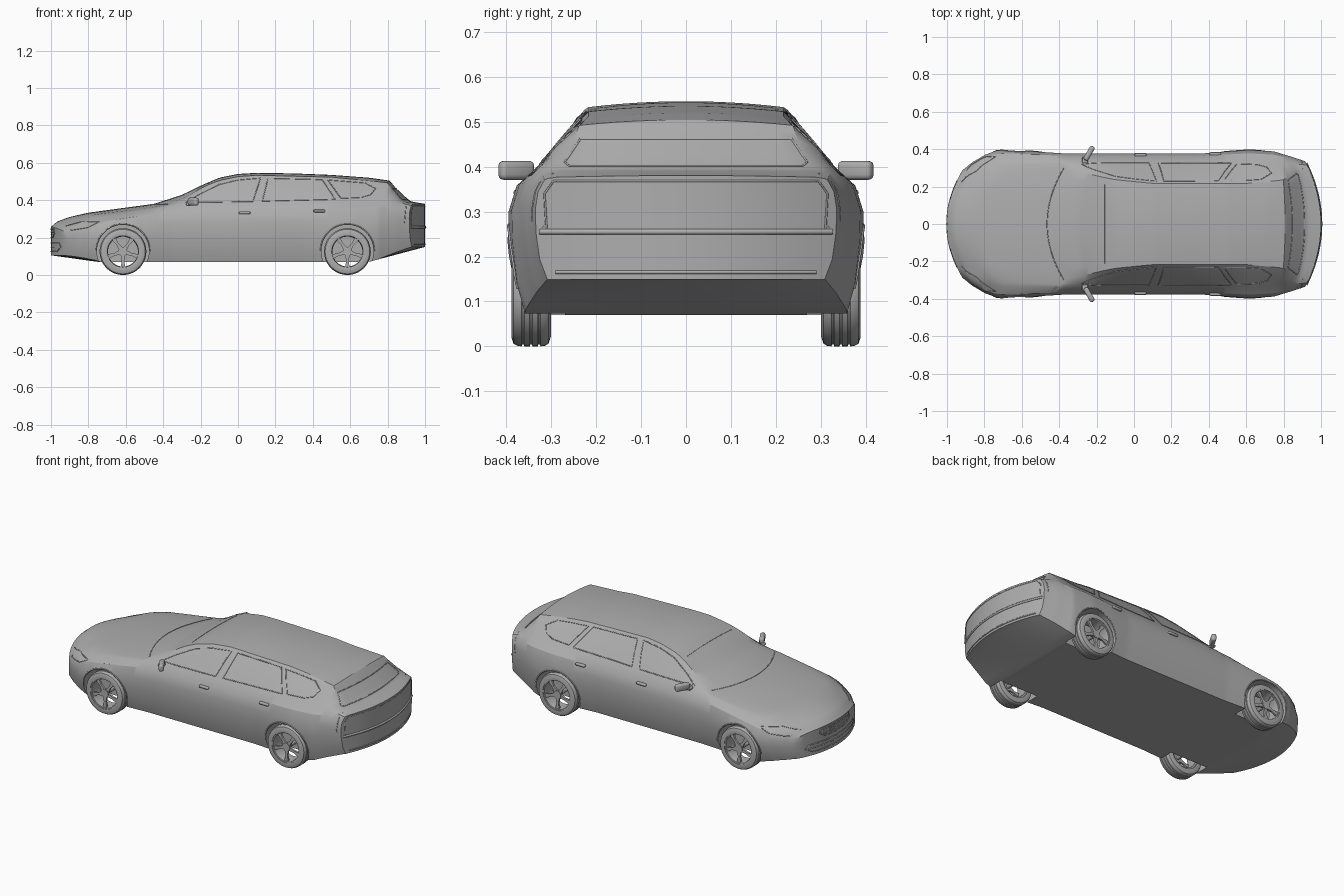
import bpy, bmesh, math
from mathutils import Vector, Matrix
from mathutils.bvhtree import BVHTree

cube = bpy.data.objects.get("Cube")
if cube:
    bpy.data.objects.remove(cube, do_unlink=True)

grey = bpy.data.materials.new("plain grey")
grey.use_nodes = True
grey.diffuse_color = (0.42, 0.42, 0.42, 1)
grey.node_tree.nodes["Principled BSDF"].inputs["Base Color"].default_value = grey.diffuse_color


def add_object(name, data):
    obj = bpy.data.objects.new(name, data)
    bpy.context.collection.objects.link(obj)
    data.materials.append(grey)
    return obj


def from_bmesh(name, bm, smooth=30):
    bmesh.ops.recalc_face_normals(bm, faces=bm.faces)
    mesh = bpy.data.meshes.new(name)
    bm.to_mesh(mesh)
    bm.free()
    obj = add_object(name, mesh)
    if smooth:
        bpy.ops.object.select_all(action="DESELECT")
        obj.select_set(True)
        bpy.context.view_layer.objects.active = obj
        bpy.ops.object.shade_smooth_by_angle(angle=math.radians(smooth))
    return obj


def lerp(a, b, t):
    return a + (b - a) * t


# Body outline curves along the length: (position, value)
BOTTOM = [(-1, .105), (-.75, .07), (.7, .07), (1, .15)]
WIDTH = [(-1, .285), (-.96, .33), (-.88, .37), (-.78, .392), (-.65, .396), (-.48, .384),
         (-.35, .376), (.35, .376), (.5, .388), (.62, .396), (.75, .388), (.9, .36), (1, .335)]
BELT_Y = [(-1, .25), (-.9, .31), (-.7, .335), (.6, .335), (.85, .325), (1, .315)]
BELT_Z = [(-1, .235), (-.95, .265), (-.8, .3), (-.6, .335), (-.42, .365), (-.2, .378),
          (.3, .385), (.7, .4), (.85, .4), (1, .37)]
RAIL_Y = [(-1, .18), (-.8, .26), (-.47, .3), (-.3, .275), (-.1, .237), (.1, .217),
          (.6, .217), (.8, .235), (.92, .275), (1, .29)]
RAIL_Z = [(-1, .248), (-.95, .275), (-.8, .32), (-.6, .347), (-.47, .37), (-.3, .42),
          (-.2, .467), (-.1, .505), (0, .526), (.1, .533), (.5, .523), (.815, .492),
          (.83, .468), (.92, .395), (1, .376)]
TOP_Z = [(-1, .255), (-.97, .285), (-.9, .31), (-.8, .333), (-.6, .36), (-.45, .38),
         (-.3, .428), (-.2, .477), (-.1, .52), (0, .54), (.1, .546), (.3, .543), (.5, .535),
         (.7, .52), (.815, .504), (.83, .478), (.92, .394), (1, .38)]


def curve_value(keys, u):
    def sample(v):
        v = max(-1, min(1, v))
        for (a, p), (b, q) in zip(keys, keys[1:]):
            if v <= b:
                return lerp(p, q, (v - a) / (b - a))
    return (sample(u - .008) + sample(u) + sample(u + .008)) / 3


ROWS, COLS, STATIONS = 7, 12, 125


def body_point(k, i, j):
    u = -1 + 2 * k / STATIONS
    s = 2 * i / COLS - 1
    low, wide, belt_y, belt_z, rail_y, rail_z, top = [
        curve_value(c, u) for c in (BOTTOM, WIDTH, BELT_Y, BELT_Z, RAIL_Y, RAIL_Z, TOP_Z)]
    side = [(wide * .92, low), (wide * .97, lerp(low, belt_z, .2)),
            (wide * .995, lerp(low, belt_z, .47)), (wide, lerp(low, belt_z, .7)),
            (lerp(wide, belt_y, .3), lerp(low, belt_z, .88)), (belt_y, belt_z),
            (lerp(belt_y, rail_y, .5) + .006, lerp(belt_z, rail_z, .5)), (rail_y, rail_z)]
    y = side[j][0] * s
    z = side[j][1] + (top - rail_z) * (1 - s * s) * j / ROWS
    # Bow the nose, tail and windscreen base in plan
    nose = max(0, (-.7 - u) / .3)
    tail = max(0, (u - .75) / .25)
    cowl = max(0, 1 - abs(u + .45) / .3) * max(0, (j - 4) / 3)
    return Vector((u + y * y * (nose + .8 * cowl - .75 * tail), y, z))


# Body shell: the outer skin of a shaped grid block
bm = bmesh.new()
verts = {}


def vert(key):
    if key not in verts:
        verts[key] = bm.verts.new(body_point(*key))
    return verts[key]


size = (STATIONS, COLS, ROWS)
for axis in range(3):
    a, b = [n for n in range(3) if n != axis]
    for end in (0, size[axis]):
        for p in range(size[a]):
            for q in range(size[b]):
                corners = []
                for dp, dq in ((0, 0), (1, 0), (1, 1), (0, 1)):
                    key = [end] * 3
                    key[a], key[b] = p + dp, q + dq
                    corners.append(vert(tuple(key)))
                bm.faces.new(corners)
bmesh.ops.recalc_face_normals(bm, faces=bm.faces)
skin = BVHTree.FromBMesh(bm)
body = from_bmesh("body", bm, 28)

AXLES = {"front": -.615, "rear": .585}
WHEEL_Z = .125


def cylinder_y(bm, radius, length, x, y, z, sides=48):
    place = Matrix.Translation((x, y, z)) @ Matrix.Rotation(math.pi / 2, 4, "X")
    bmesh.ops.create_cone(bm, cap_ends=True, segments=sides, radius1=radius,
                          radius2=radius, depth=length, matrix=place)


# Wheel wells
bm = bmesh.new()
for x in AXLES.values():
    for side in (1, -1):
        cylinder_y(bm, .14, .2, x, side * .37, WHEEL_Z + .004)
cutter = from_bmesh("wheel_well_cutter", bm, 0)
cutter.hide_render = True
cutter.hide_viewport = True
cut = body.modifiers.new("wheel wells", "BOOLEAN")
cut.operation, cut.object, cut.solver = "DIFFERENCE", cutter, "EXACT"


# Raised trim lines laid on the body skin
def trim(name, pts, view, closed=False, mirror=False, depth=.0025):
    place = {"side": lambda a, b: ((a, 1, b), (0, -1, 0)),
             "top": lambda a, b: ((a, b, 1), (0, 0, -1)),
             "rear": lambda a, b: ((2, a, b), (-1, 0, 0)),
             "front": lambda a, b: ((-2, a, b), (1, 0, 0))}[view]
    ends = pts[1:] + (pts[:1] if closed else [])
    path = []
    for (a, b), (c, d) in zip(pts, ends):
        steps = max(1, int(math.hypot(c - a, d - b) / .02))
        path += [(lerp(a, c, n / steps), lerp(b, d, n / steps)) for n in range(steps)]
    if not closed:
        path.append(pts[-1])
    hits = [skin.ray_cast(*map(Vector, place(*p)))[0] for p in path]
    hits = [h for h in hits if h]
    data = bpy.data.curves.new(name, "CURVE")
    data.dimensions = "3D"
    data.bevel_depth, data.bevel_resolution = depth, 1
    for side in ((1, -1) if mirror else (1,)):
        spline = data.splines.new("POLY")
        spline.points.add(len(hits) - 1)
        for point, h in zip(spline.points, hits):
            point.co = (h.x, h.y * side, h.z, 1)
        spline.use_cyclic_u = closed
    add_object(name, data)


def both(half):
    return half + [(-y, z) for y, z in reversed(half)]


trim("front_window_frame", [(-.28, .388), (-.2, .435), (-.1, .484), (0, .508), (.12, .518),
                            (.08, .393)], "side", True, True)
trim("rear_window_frame", [(.13, .395), (.16, .517), (.45, .51), (.52, .405)], "side", True, True)
trim("quarter_window_frame", [(.55, .41), (.48, .508), (.68, .492), (.735, .462), (.71, .43),
                              (.66, .415)], "side", True, True)
trim("tail_light_edge", [(.9, .385), (.89, .28), (.925, .265)], "side", False, True)
trim("headlight_frame", [(-.92, .262), (-.84, .283), (-.74, .285), (-.8, .255), (-.89, .24)],
     "side", True, True)
trim("windscreen_base", [(-.375 - .09 * (1 - (n / 6) ** 2), n * .05) for n in range(-6, 7)], "top")
trim("windscreen_top", [(-.155, -.21), (-.155, .21)], "top", depth=.0015)
trim("tailgate_window_frame", both([(.26, .402), (.27, .41), (.235, .462)]), "rear", True)
trim("tailgate_panel", both([(.31, .255), (.315, .34), (.295, .368)]), "rear")
trim("bumper_ledge", [(-.325, .255), (.325, .255)], "rear", depth=.007)
trim("bumper_lower_lip", [(-.29, .165), (.29, .165)], "rear", depth=.004)
trim("grille_frame", both([(.1, .2), (.14, .222), (.13, .245)]), "front", True, depth=.004)
trim("intake_frame", both([(.18, .125), (.23, .15), (.21, .17)]), "front", True, depth=.003)
for n, z in enumerate((.215, .23)):
    trim(f"grille_bar_{n}", [(-.12, z), (.12, z)], "front")
trim("intake_bar", [(-.21, .148), (.21, .148)], "front")
for place, x in AXLES.items():
    arc = [math.radians(a) for a in range(0, 181, 10)]
    trim(place + "_arch_lip", [(x + .143 * math.cos(a), WHEEL_Z + .004 + .143 * math.sin(a))
                               for a in arc], "side", False, True, .004)


# Wheels: lathed tyre and rim, with five forked spokes
def lathe(bm, profile, sides=48):
    rings = []
    for n in range(sides):
        a = math.tau * n / sides
        rings.append([bm.verts.new((r * math.cos(a), y, r * math.sin(a))) for y, r in profile])
    for n in range(sides):
        one, two = rings[n], rings[(n + 1) % sides]
        for m in range(len(profile)):
            k = (m + 1) % len(profile)
            bm.faces.new((one[m], one[k], two[k], two[m]))


tread = [(-.03, .124)]
for y in (-.018, 0, .018):
    tread += [(y - .003, .125), (y - .002, .121), (y + .002, .121), (y + .003, .125)]
tread.append((.03, .124))
tyre = [(-.043, .09), (-.044, .104), (-.039, .119)] + tread + [(.039, .119), (.044, .104), (.043, .09)]
rim = [(.04, .092), (.038, .084), (.02, .08), (-.036, .08), (-.036, .092)]


def spoke(bm, angle, spread):
    box = bmesh.ops.create_cube(bm, size=1)["verts"]
    shape = Matrix.Rotation(angle, 4, "Y") @ Matrix.Translation((.05, .028, 0)) @ \
        Matrix.Rotation(spread, 4, "Y") @ Matrix.Diagonal((.072, .012, .013, 1))
    bmesh.ops.transform(bm, matrix=shape, verts=box)


for place, x in AXLES.items():
    for name, side in (("left", 1), ("right", -1)):
        bm = bmesh.new()
        lathe(bm, tyre)
        lathe(bm, rim)
        for n in range(5):
            for spread in (-.17, .17):
                spoke(bm, math.tau * n / 5 + math.pi / 2, spread)
        cylinder_y(bm, .024, .018, 0, .028, 0, 20)
        cylinder_y(bm, .012, .12, 0, -.03, 0, 12)
        if side < 0:
            bmesh.ops.rotate(bm, verts=bm.verts, matrix=Matrix.Rotation(math.pi, 3, "Z"))
        bmesh.ops.translate(bm, verts=bm.verts, vec=(x, side * .345, WHEEL_Z))
        from_bmesh(f"{place}_{name}_wheel", bm)


# Door mirrors and handles
def rounded_box(name, centre, dims, turn=0, bevel=.008):
    for label, side in (("left", 1), ("right", -1)):
        bm = bmesh.new()
        bmesh.ops.create_cube(bm, size=1)
        spot = Matrix.Translation((centre[0], side * centre[1], centre[2]))
        bm.transform(spot @ Matrix.Rotation(-turn * side, 4, "Z") @ Matrix.Diagonal((*dims, 1)))
        bmesh.ops.bevel(bm, geom=bm.edges[:], offset=bevel, segments=3, affect="EDGES", profile=.5)
        from_bmesh(f"{label}_{name}", bm, 40)


rounded_box("mirror", (-.24, .378, .392), (.028, .085, .042), math.radians(30), .011)
rounded_box("mirror_arm", (-.262, .343, .378), (.03, .035, .014), 0, .004)
for name, x, z in (("front_door_handle", .035, .333), ("rear_door_handle", .435, .342)):
    y = skin.ray_cast(Vector((x, 1, z)), Vector((0, -1, 0)))[0].y
    rounded_box(name, (x, y + .004, z), (.062, .018, .014), 0, .005)
